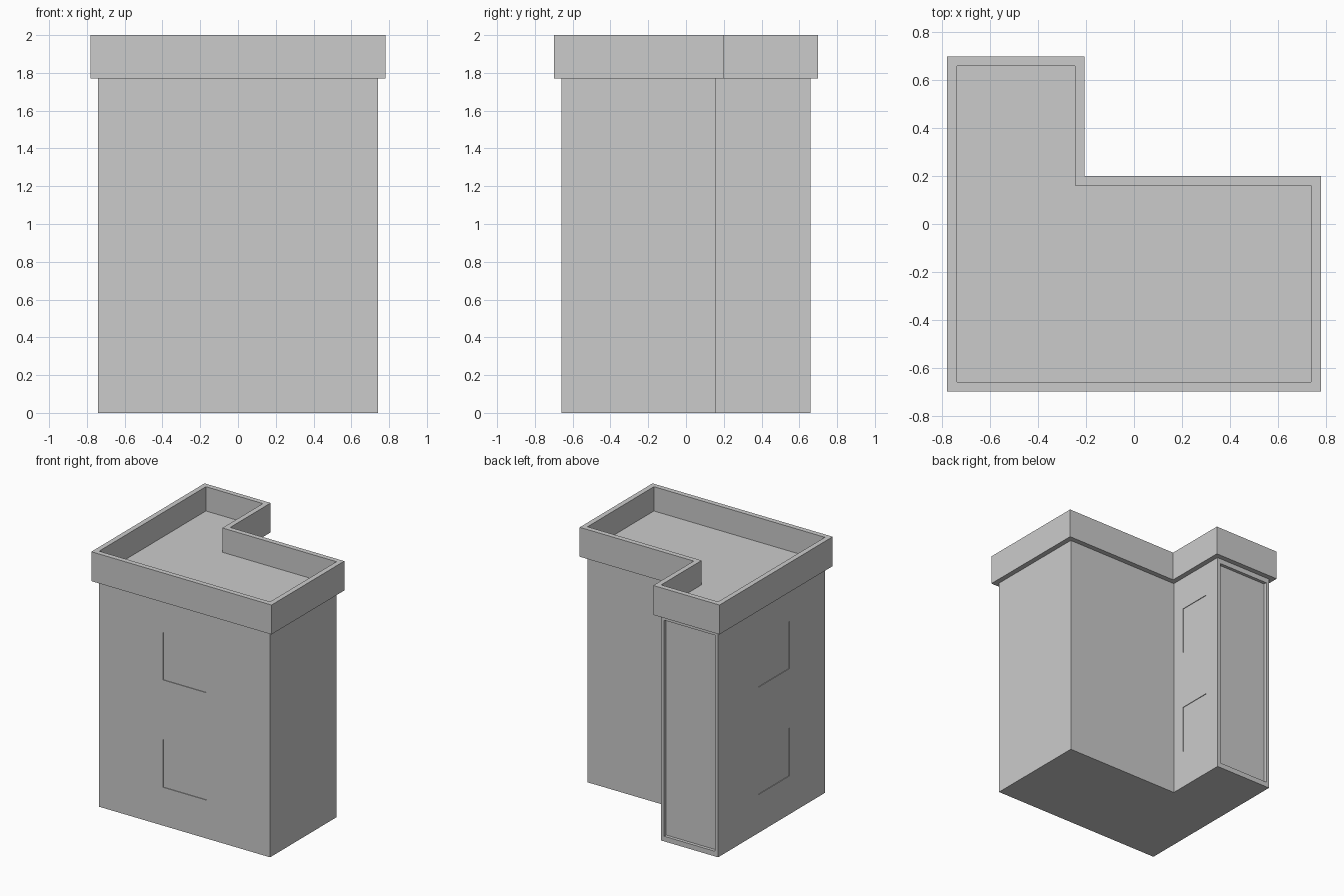
import bpy, bmesh

if "Cube" in bpy.data.objects:
    bpy.data.objects.remove(bpy.data.objects["Cube"])

WALL, LIP = 0.0, 0.04   # outline offsets: wall plane, overhanging parapet


def outline(off):
    """L-shaped plan, counter-clockwise, grown outward by off."""
    x, y, nx, ny = 0.74 + off, 0.66 + off, -0.247 + off, 0.16 + off
    return [(-x, -y), (x, -y), (x, ny), (nx, ny), (nx, y), (-x, y)]


def finish(name, bm):
    bmesh.ops.recalc_face_normals(bm, faces=bm.faces)
    mesh = bpy.data.meshes.new(name)
    bm.to_mesh(mesh)
    bm.free()
    obj = bpy.data.objects.new(name, mesh)
    bpy.context.collection.objects.link(obj)
    return obj


def add_box(bm, x0, x1, y0, y1, z0, z1):
    verts = bmesh.ops.create_cube(bm, size=1)["verts"]
    bmesh.ops.scale(bm, vec=(x1 - x0, y1 - y0, z1 - z0), verts=verts)
    bmesh.ops.translate(bm, vec=((x0 + x1) / 2, (y0 + y1) / 2, (z0 + z1) / 2), verts=verts)


# Building: walls, overhanging parapet and sunken roof as stacked outlines
profile = [(WALL, 0), (WALL, 1.77), (LIP, 1.77), (LIP, 2.0), (WALL, 2.0), (WALL, 1.81)]
bm = bmesh.new()
rings = [[bm.verts.new((x, y, z)) for x, y in outline(off)] for off, z in profile]
for a, b in zip(rings, rings[1:]):
    for i in range(6):
        j = (i + 1) % 6
        bm.faces.new((a[i], a[j], b[j], b[i]))
bm.faces.new(rings[0][::-1])
bm.faces.new(rings[-1])
building = finish("building", bm)

# Recesses: two storeys of windows on three walls, tall panel on the back wing
d = 0.005
bm = bmesh.new()
for z0, z1 in ((0.30, 0.675), (1.14, 1.51)):
    add_box(bm, -0.188, 0.19, -0.70, -0.66 + d, z0, z1)      # front
    add_box(bm, -0.78, -0.74 + d, -0.225, 0.16, z0, z1)      # left
    add_box(bm, -0.247 - d, -0.21, 0.265, 0.53, z0, z1)      # wing, right side
add_box(bm, -0.714, -0.273, 0.635, 0.70, 0.04, 1.73)         # back panel
cutter = finish("recess_cutter", bm)
cutter.hide_render = True
cutter.display_type = 'WIRE'

cut = building.modifiers.new("recesses", 'BOOLEAN')
cut.operation = 'DIFFERENCE'
cut.solver = 'EXACT'
cut.object = cutter

# Bake the cut and drop the helper
bpy.context.view_layer.objects.active = building
bpy.ops.object.modifier_apply(modifier=cut.name)
bpy.data.objects.remove(cutter)
